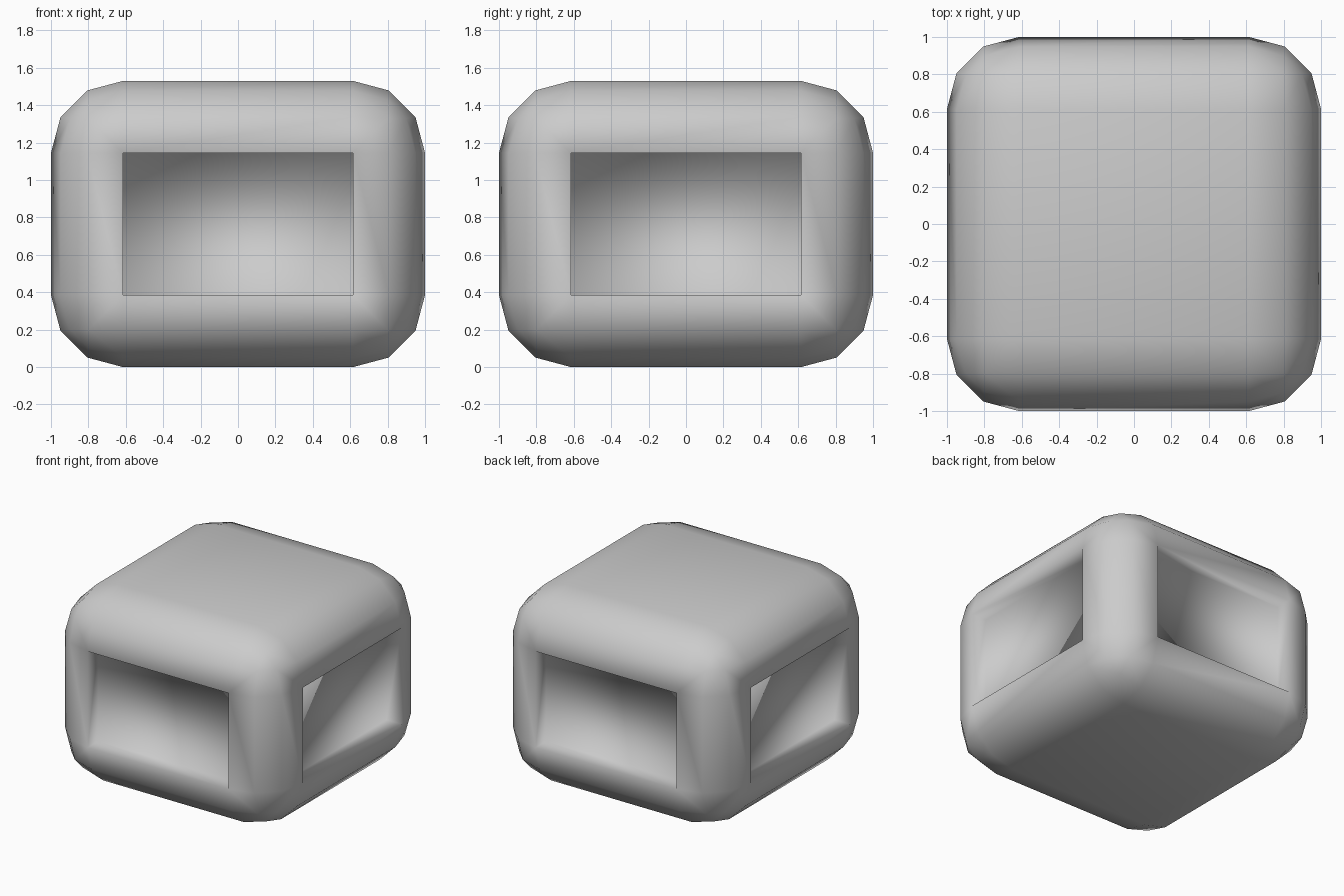
import bpy, bmesh
from mathutils import Vector

if "Cube" in bpy.data.objects:
    bpy.data.objects.remove(bpy.data.objects["Cube"])

WIDTH, HEIGHT = 2.0, 1.53
ROUND = 0.385      # corner radius
RECESS = 0.13      # depth of the side pockets

bm = bmesh.new()

# rounded block body
bmesh.ops.create_cube(bm, size=1.0)
bmesh.ops.scale(bm, vec=(WIDTH, WIDTH, HEIGHT), verts=bm.verts)
bmesh.ops.translate(bm, vec=(0, 0, HEIGHT / 2), verts=bm.verts)
bmesh.ops.bevel(bm, geom=bm.edges[:], offset=ROUND, offset_type='OFFSET',
                segments=3, profile=0.5, affect='EDGES')
bm.normal_update()

# straight-walled pocket sunk into the flat panel of each of the four sides
panels = [f for f in bm.faces if abs(f.normal.z) < 0.01 and f.calc_area() > 0.7]
for panel in panels:
    inward = Vector(panel.normal) * -RECESS
    floor = bmesh.ops.extrude_discrete_faces(bm, faces=[panel])['faces'][0]
    bmesh.ops.translate(bm, vec=inward, verts=floor.verts[:])

bmesh.ops.recalc_face_normals(bm, faces=bm.faces)
for f in bm.faces:
    f.smooth = True

mesh = bpy.data.meshes.new("recessed_block")
bm.to_mesh(mesh)
bm.free()
block = bpy.data.objects.new("recessed_block", mesh)
bpy.context.collection.objects.link(block)
